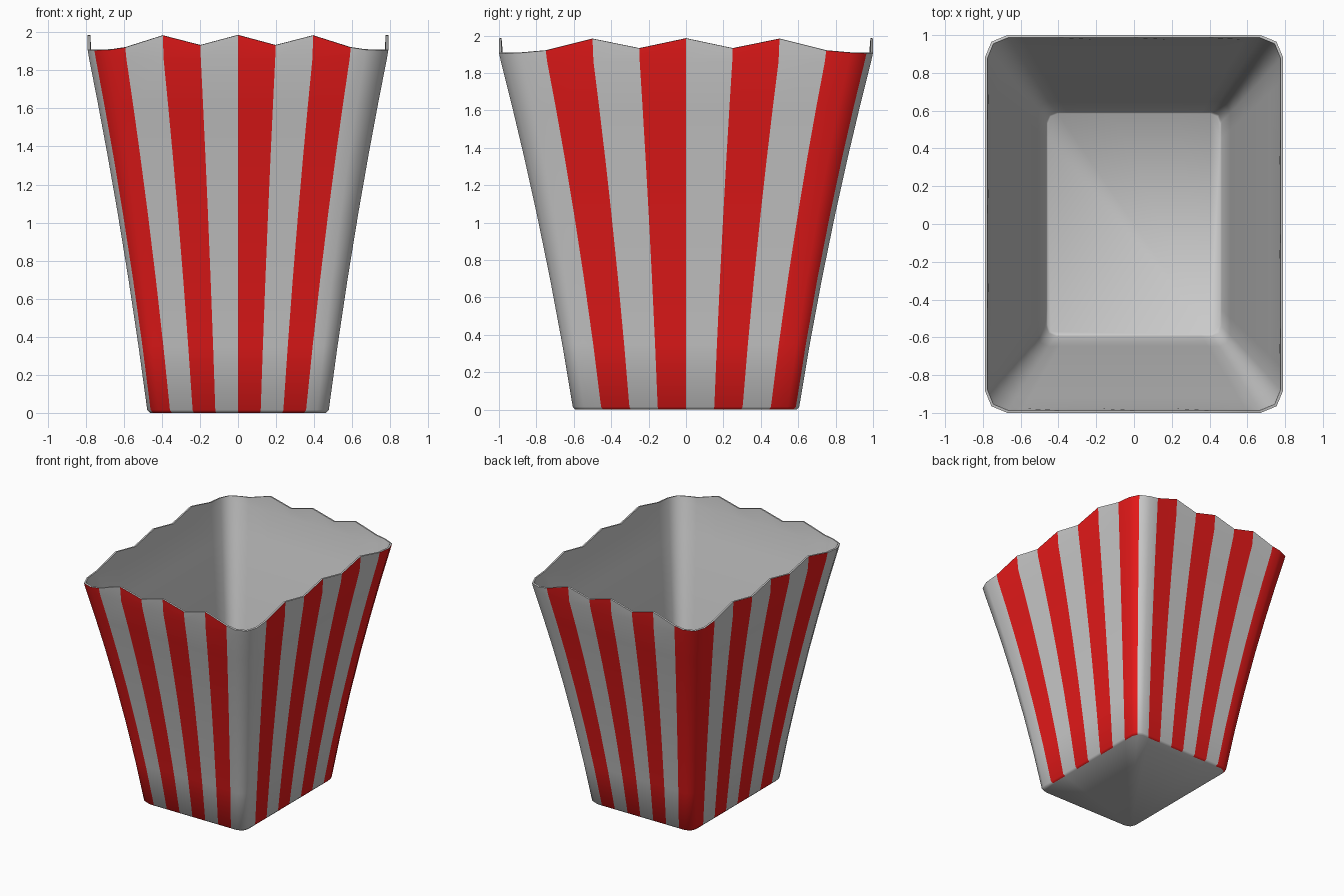
import bpy, bmesh, math

if "Cube" in bpy.data.objects:
    bpy.data.objects.remove(bpy.data.objects["Cube"])

# Rim heights along one side, from mid corner to the last point before the next corner
RIM = [1.905, 1.908, 1.92, 1.983, 1.932, 1.985, 1.932, 1.983, 1.92, 1.908]
STRIPE = [0, 0, 1, 2, 3, 4, 5, 6, 7, 7]        # stripe number of each column
FIRST_RED = [True, False, False, True]         # front, right, back, left start colour
DIRS = [((1, 0), (0, -1)), ((0, 1), (1, 0)), ((-1, 0), (0, 1)), ((0, -1), (-1, 0))]


def half_sizes(z):
    """Half width, half depth and corner radius of the flared wall at height z."""
    t = min(z / 1.9, 1)
    sag = 4 * t * (1 - t)
    return 0.475 + 0.315 * t - 0.017 * sag, 0.603 + 0.397 * t - 0.024 * sag, 0.06 + 0.06 * t


def ring(z, inset=0.0):
    """Rounded rectangle of 40 points, counter-clockwise, starting front left."""
    hx, hy, r = half_sizes(z)
    hx, hy = hx - inset, hy - inset
    pts = []
    for k, (u, v) in enumerate(DIRS):
        a, b = (hx, hy) if k % 2 == 0 else (hy, hx)
        c = r * (1 - math.sqrt(0.5))
        local = [(-a + c, b - c), (-a + r, b)]
        local += [(a * i / 4, b) for i in range(-3, 4)] + [(a - r, b)]
        pts += [(u[0] * s + v[0] * o, u[1] * s + v[1] * o) for s, o in local]
    return pts


# Striped tub wall and base
bm = bmesh.new()
rows = [[bm.verts.new((x, y, 0)) for x, y in ring(0, 0.012)]]
for z in (0.015, 0.35, 0.7, 1.05, 1.35, 1.62, 1.86):
    rows.append([bm.verts.new((x, y, z)) for x, y in ring(z)])
rows.append([bm.verts.new((x, y, RIM[i % 10])) for i, (x, y) in enumerate(ring(1.9))])
for lower, upper in zip(rows, rows[1:]):
    for i in range(40):
        j = (i + 1) % 40
        f = bm.faces.new((lower[i], lower[j], upper[j], upper[i]))
        f.material_index = int((STRIPE[i % 10] % 2 == 0) == FIRST_RED[i // 10])
bm.faces.new(rows[0][::-1])

mesh = bpy.data.meshes.new("striped_tub")
bm.to_mesh(mesh)
bm.free()
red = bpy.data.materials.new("red_stripe")
red.diffuse_color = (0.8, 0.01, 0.01, 1)
red.use_nodes = True
red.node_tree.nodes["Principled BSDF"].inputs["Base Color"].default_value = red.diffuse_color
mesh.materials.append(None)
mesh.materials.append(red)
tub = bpy.data.objects.new("striped_tub", mesh)
bpy.context.collection.objects.link(tub)
bpy.context.view_layer.objects.active = tub
tub.select_set(True)

# Thin card thickness, plain grey inside and on the rim
card = tub.modifiers.new("card", 'SOLIDIFY')
card.thickness = 0.014
card.offset = -1
card.use_even_offset = True
card.material_offset = -1
card.material_offset_rim = -1
bpy.ops.object.modifier_apply(modifier="card")
bpy.ops.object.shade_smooth_by_angle(angle=math.radians(60))
